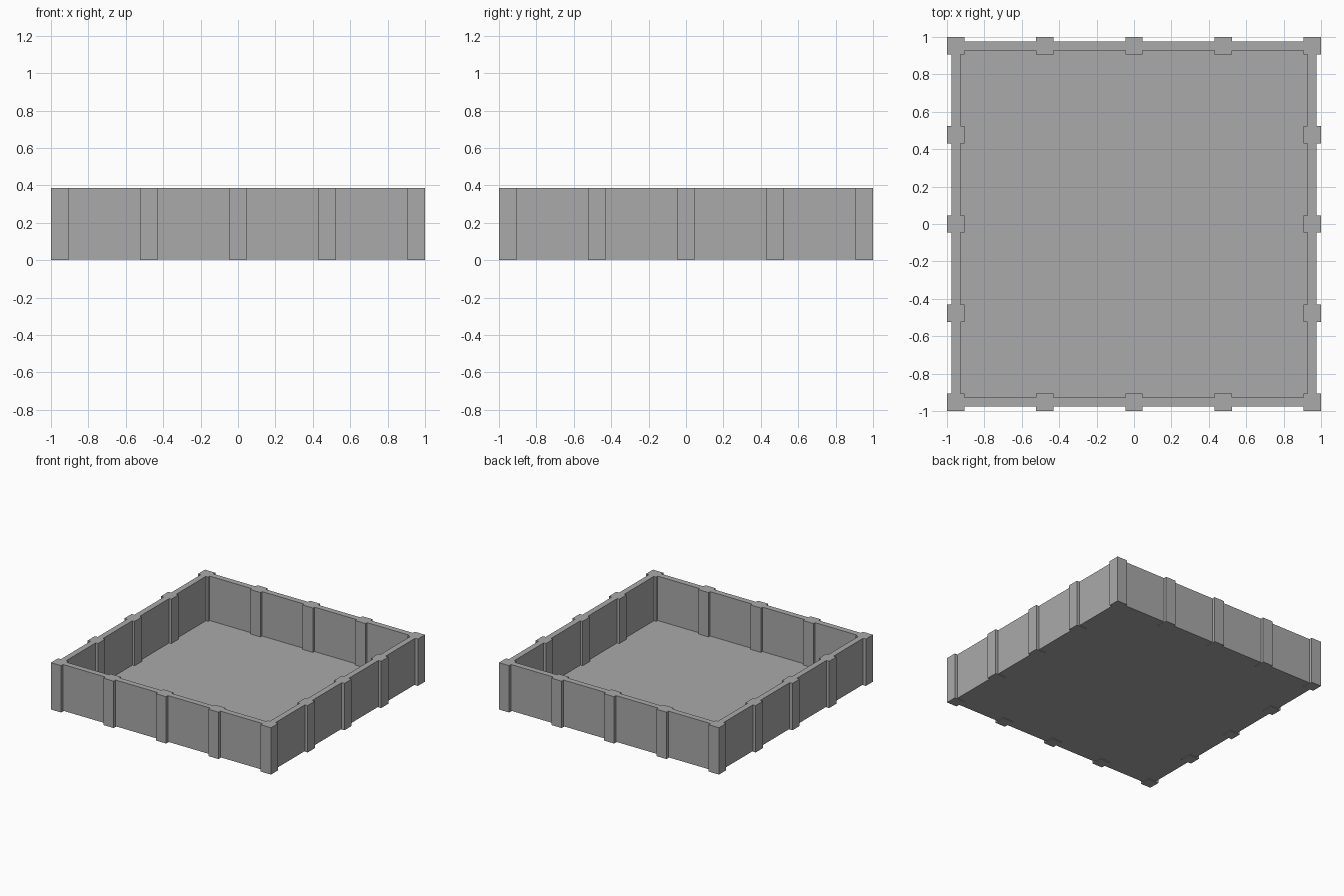
import bpy
from math import pi
from mathutils import Matrix

cube = bpy.data.objects.get("Cube")
if cube:
    bpy.data.objects.remove(cube, do_unlink=True)

HEIGHT = 0.385      # post height
BASE = 0.005        # walls and floor sit just above the post feet
POST = 0.093        # post width
EDGE = 1 - POST / 2  # post centre line
OUTER, INNER = 0.975, 0.927

stone = bpy.data.materials.new("grey_stone")
stone.use_nodes = True
colour = (0.4, 0.4, 0.4, 1)
stone.diffuse_color = colour
stone.node_tree.nodes["Principled BSDF"].inputs["Base Color"].default_value = colour


def box(name, low, high, turn=0):
    """Flat-shaded box between two corners, turned about the centre."""
    bpy.ops.mesh.primitive_cube_add(size=1)
    ob = bpy.context.object
    ob.name = name
    size = [b - a for a, b in zip(low, high)]
    middle = [(a + b) / 2 for a, b in zip(low, high)]
    ob.data.transform(Matrix.Rotation(turn, 4, "Z") @ Matrix.Translation(middle)
                      @ Matrix.Diagonal((*size, 1)))
    ob.data.materials.append(stone)
    return ob


# Floor slab
box("floor", (-INNER, -INNER, BASE), (INNER, INNER, 0.02))

# Four sides, each with one wall, a corner post and three evenly spaced posts
for i, side in enumerate(("front", "left", "back", "right")):
    turn = i * pi / 2
    box(side + "_wall", (-OUTER, -OUTER, BASE), (INNER, -INNER, HEIGHT), turn)
    for k in range(4):
        x = -EDGE + k * EDGE / 2
        name = side + ("_corner_post" if k == 0 else f"_post_{k}")
        box(name, (x - POST / 2, -1, 0), (x + POST / 2, -1 + POST, HEIGHT), turn)
